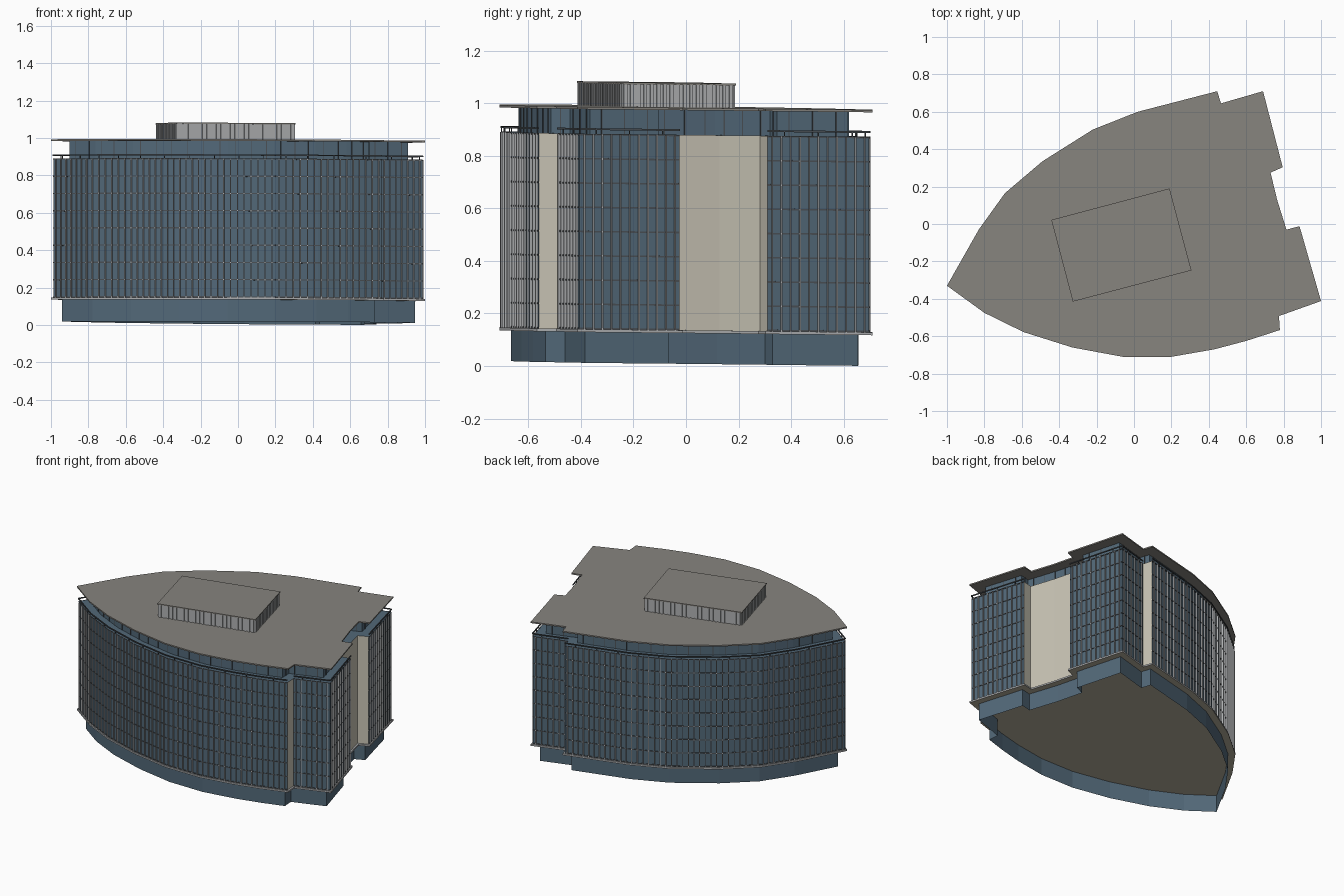
import bpy, bmesh
from mathutils import Vector

if "Cube" in bpy.data.objects:
    bpy.data.objects.remove(bpy.data.objects["Cube"])

# Roof outline, counter-clockwise from the left tip
OUT = [(-1, -.33), (-.8, -.475), (-.59, -.578), (-.33, -.66), (-.06, -.71), (.2, -.71),
       (.43, -.67), (.6, -.625), (.78, -.567), (.775, -.492), (1, -.412), (.885, -.012),
       (.815, -.03), (.765, .13), (.73, .275), (.795, .303), (.69, .71), (.465, .645),
       (.445, .71), (.02, .6), (-.22, .505), (-.49, .335), (-.69, .165), (-.83, -.03)]
SOLID = {8, 11, 12, 13, 14, 17}          # edges with plain stone walls
N = len(OUT)


def mat(name, r, g, b):
    m = bpy.data.materials.new(name)
    m.diffuse_color = (r, g, b, 1)
    m.use_nodes = True
    m.node_tree.nodes["Principled BSDF"].inputs["Base Color"].default_value = m.diffuse_color
    return m


GLASS = mat("blue_glass", .085, .14, .19)
STONE = mat("beige_stone", .58, .55, .46)
ROOF = mat("roof_grey", .24, .23, .21)
METAL = mat("light_metal", .42, .43, .44)
DARK = mat("dark_metal", .07, .08, .09)
SOFFIT = mat("soffit", .46, .42, .33)


def edge_normal(a, b):
    d = (b - a).normalized()
    return Vector((d.y, -d.x))


def inset(pts, dist):
    """Mitred inward offset of a closed outline."""
    p = [Vector(q) for q in pts]
    res = []
    for i, c in enumerate(p):
        n1 = edge_normal(p[i - 1], c)
        n2 = edge_normal(c, p[(i + 1) % len(p)])
        res.append(c - (n1 + n2) * (dist / (1 + n1.dot(n2))))
    return res


def finish(bm, name, mats):
    # the whole building leans very slightly to the back right
    for v in bm.verts:
        v.co.z -= .012 * v.co.y + .004 * v.co.x
    me = bpy.data.meshes.new(name)
    bm.to_mesh(me)
    bm.free()
    for m in mats:
        me.materials.append(m)
    ob = bpy.data.objects.new(name, me)
    bpy.context.collection.objects.link(ob)
    return ob


def prism(name, pts, z0, z1, mats, solid=(), bottom=0):
    """Upright prism; bottom=None leaves the underside open."""
    bm = bmesh.new()
    lo = [bm.verts.new((p[0], p[1], z0)) for p in pts]
    hi = [bm.verts.new((p[0], p[1], z1)) for p in pts]
    if bottom is not None:
        bm.faces.new(lo[::-1]).material_index = bottom
        bm.faces.new(hi)
    n = len(pts)
    for i in range(n):
        j = (i + 1) % n
        f = bm.faces.new((lo[i], lo[j], hi[j], hi[i]))
        f.material_index = 1 if i in solid else 0
    return finish(bm, name, mats)


def bar(bm, a, b, depth, z0, z1):
    """Box standing on the wall line a-b, projecting outward by depth."""
    off = edge_normal(a, b) * depth
    q = [a, a + off, b + off, b]
    lo = [bm.verts.new((p.x, p.y, z0)) for p in q]
    hi = [bm.verts.new((p.x, p.y, z1)) for p in q]
    bm.faces.new(lo[::-1])
    bm.faces.new(hi)
    for i in range(4):
        j = (i + 1) % 4
        bm.faces.new((lo[i], lo[j], hi[j], hi[i]))


def fins(bm, a, b, spacing, width, depth, z0, z1):
    """Evenly spaced vertical bars along a wall."""
    d = b - a
    n = max(1, round(d.length / spacing))
    h = d.normalized() * width / 2
    for k in range(n):
        c = a + d * ((k + .5) / n)
        bar(bm, c - h, c + h, depth, z0, z1)


# Main volumes; the ground floor is an open shell below the lower slab
wall = inset(OUT, .011)
top = inset(OUT, .075)
prism("ground_floor", inset(OUT, .045), .011, .128, [GLASS], bottom=None)
prism("lower_slab", OUT, .128, .139, [METAL, SOFFIT], bottom=1)
prism("main_body", wall, .139, .882, [GLASS, STONE], SOLID)
prism("top_storey", top, .882, .976, [GLASS])
prism("roof_slab", OUT, .976, .985, [ROOF])

# Facade fins, floor bands, terrace rail and top storey mullions
fin_bm, band_bm, rail_bm, mul_bm = (bmesh.new() for _ in range(4))
for i in range(N):
    j = (i + 1) % N
    fins(mul_bm, top[i], top[j], .08, .004, .003, .882, .976)
    if i in SOLID:
        continue
    a, b = wall[i], wall[j]
    fins(fin_bm, a, b, .036, .005, .009, .139, .882)
    for k in range(9):
        z = .142 + k * .0922
        bar(band_bm, a, b, .003, z - .003, z + .003)
    bar(rail_bm, a, b, .006, .897, .904)
    fins(rail_bm, a, b, .15, .004, .004, .882, .897)
finish(fin_bm, "facade_fins", [METAL])
finish(band_bm, "floor_bands", [DARK])
finish(rail_bm, "terrace_rail", [DARK])
finish(mul_bm, "top_storey_mullions", [DARK])

# Rooftop plant room with ribbed walls
plant = [Vector(p) for p in ((-.442, .022), (-.327, -.415), (.307, -.248), (.19, .19))]
core = inset(plant, .006)
prism("plant_room", core, .985, 1.07, [METAL])
prism("plant_room_roof", plant, 1.07, 1.077, [ROOF])
rib_bm = bmesh.new()
for i in range(4):
    fins(rib_bm, core[i], core[(i + 1) % 4], .026, .013, .006, .985, 1.07)
finish(rib_bm, "plant_room_ribs", [METAL])
